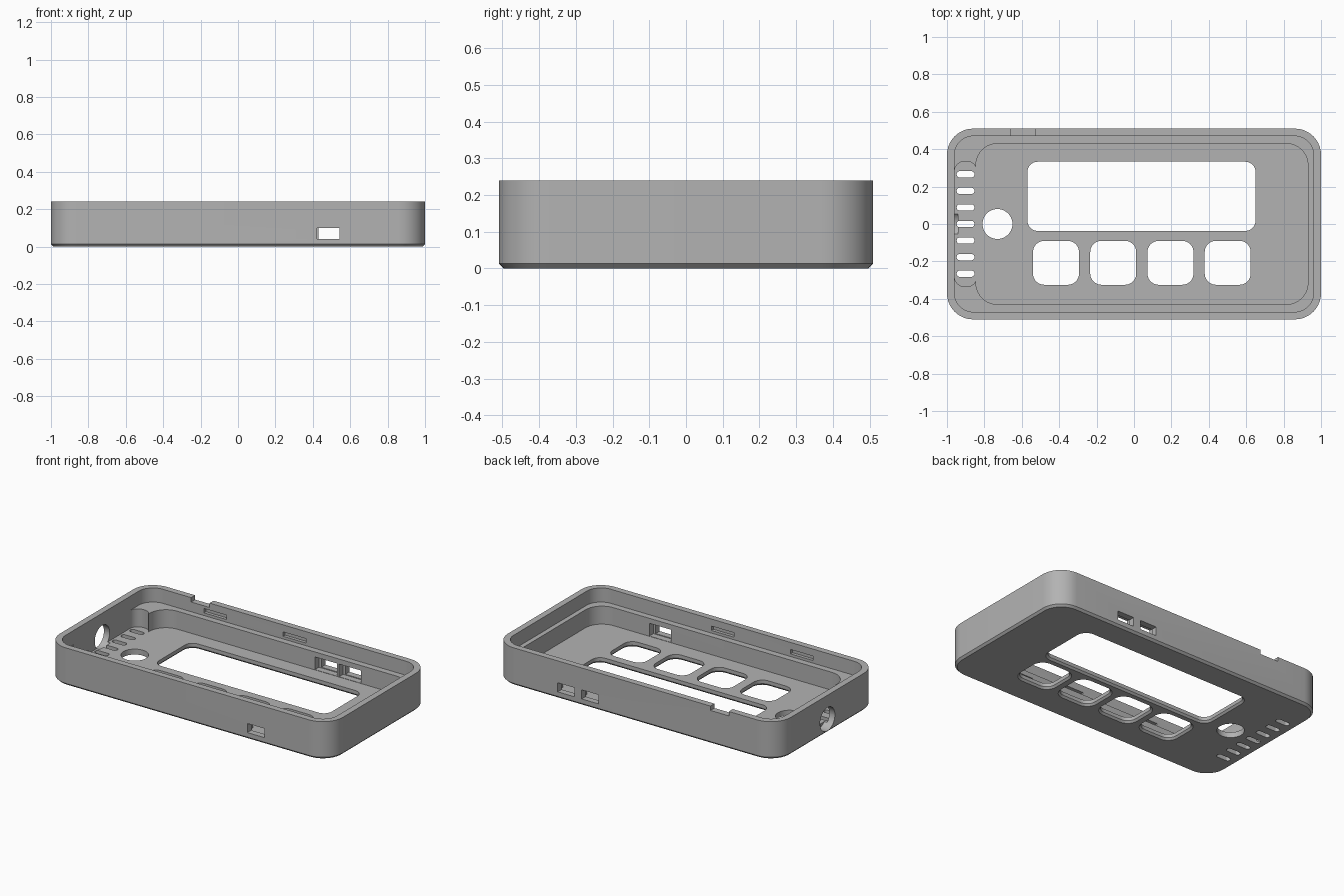
import bpy, bmesh, math

old = bpy.data.objects.get("Cube")
if old:
    bpy.data.objects.remove(old)

# Single plastic colour
mat = bpy.data.materials.new("grey plastic")
mat.use_nodes = True
grey = (0.45, 0.45, 0.45, 1)
mat.diffuse_color = grey
mat.node_tree.nodes["Principled BSDF"].inputs["Base Color"].default_value = grey


def outline(x0, x1, y0, y1, r, steps=10):
    """Rounded rectangle, counter-clockwise."""
    pts = []
    corners = ((x1 - r, y1 - r), (x0 + r, y1 - r), (x0 + r, y0 + r), (x1 - r, y0 + r))
    for k, (cx, cy) in enumerate(corners):
        for i in range(steps + 1):
            a = math.pi / 2 * (k + i / steps)
            pts.append((cx + r * math.cos(a), cy + r * math.sin(a)))
    return pts


def prism(name, rect, r, levels):
    """Loft a rounded rectangle through (height, grow) levels."""
    x0, x1, y0, y1 = rect
    bm = bmesh.new()
    rings = []
    for z, g in levels:
        pts = outline(x0 - g, x1 + g, y0 - g, y1 + g, r + g)
        rings.append([bm.verts.new((x, y, z)) for x, y in pts])
    n = len(rings[0])
    for a, b in zip(rings, rings[1:]):
        for i in range(n):
            j = (i + 1) % n
            bm.faces.new((a[i], a[j], b[j], b[i]))
    bm.faces.new(rings[0][::-1])
    bm.faces.new(rings[-1])
    return finish(name, bm)


def box(name, x0, x1, y0, y1, z0, z1):
    bm = bmesh.new()
    bmesh.ops.create_cube(bm, size=1)
    for v in bm.verts:
        v.co = ((x0 + x1) / 2 + v.co.x * (x1 - x0),
                (y0 + y1) / 2 + v.co.y * (y1 - y0),
                (z0 + z1) / 2 + v.co.z * (z1 - z0))
    return finish(name, bm)


def finish(name, bm):
    bmesh.ops.recalc_face_normals(bm, faces=bm.faces)
    mesh = bpy.data.meshes.new(name)
    bm.to_mesh(mesh)
    bm.free()
    mesh.materials.append(mat)
    ob = bpy.data.objects.new(name, mesh)
    bpy.context.collection.objects.link(ob)
    return ob


HEIGHT, FLOOR, LEDGE = 0.24, 0.035, 0.15
case = prism("case_shell", (-1, 1, -0.51, 0.51), 0.14,
             [(0, -0.013), (0.013, 0), (HEIGHT, 0)])
cuts = []

# Wide upper opening, deeper inner well and the pocket over the vents
cuts.append(prism("upper_opening", (-0.96, 0.96, -0.47, 0.47), 0.1, [(LEDGE, 0), (0.4, 0)]))
cuts.append(prism("inner_well", (-0.845, 0.93, -0.43, 0.43), 0.115, [(FLOOR, 0), (0.3, 0)]))
cuts.append(prism("vent_pocket", (-0.96, -0.84, -0.335, 0.335), 0.055, [(FLOOR, 0), (0.28, 0)]))

# Screen window and button openings, flared at the underside
flare = [(-0.01, 0.02), (0.012, 0), (0.1, 0)]
cuts.append(prism("screen_window", (-0.57, 0.65, -0.037, 0.333), 0.055, flare))
for i in range(4):
    cx = -0.417 + 0.306 * i
    cuts.append(prism("button_opening", (cx - 0.123, cx + 0.123, -0.325, -0.09), 0.06, flare))

# Round knob hole and vent slots
cuts.append(prism("knob_hole", (-0.81, -0.65, -0.08, 0.08), 0.0799, [(-0.05, 0), (0.1, 0)]))
for i in range(7):
    cy = (i - 3) * 0.0885
    cuts.append(prism("vent_slot", (-0.948, -0.853, cy - 0.017, cy + 0.017), 0.0165,
                      [(-0.05, 0), (0.1, 0)]))

# Ports through the long walls, each with a wider recess inside
for cx, side in ((0.32, 1), (0.49, 1), (0.483, -1)):
    for name, w, z0, z1, near, far in (("port", 0.06, 0.042, 0.1, 0.4, 0.6),
                                       ("port_recess", 0.077, FLOOR + 0.002, 0.118, 0.41, 0.47)):
        ys = sorted((side * near, side * far))
        cuts.append(box(name, cx - w, cx + w, *ys, z0, z1))

# Snap-fit recesses in the upper wall
for cx in (-0.49, 0.07):
    for side in (-1, 1):
        ys = sorted((side * 0.46, side * 0.49))
        cuts.append(box("snap_recess", cx - 0.08, cx + 0.08, *ys, 0.167, 0.195))

# Opening notch in the back rim
cuts.append(box("rim_notch", -0.66, -0.53, 0.45, 0.6, 0.212, 0.3))

# Round cable hole in the end wall
cable = prism("cable_hole", (-0.075, 0.075, -0.075, 0.075), 0.0749, [(-0.08, 0), (0.08, 0)])
cable.rotation_euler.y = math.pi / 2
cable.location = (-1.02, 0, 0.087)
cuts.append(cable)

for c in cuts:
    c.hide_render = True
    mod = case.modifiers.new(c.name, "BOOLEAN")
    mod.operation = "DIFFERENCE"
    mod.solver = "EXACT"
    mod.object = c

# Bake the cuts and drop the cutters
bpy.context.view_layer.update()
graph = bpy.context.evaluated_depsgraph_get()
baked = bpy.data.meshes.new_from_object(case.evaluated_get(graph))
case.modifiers.clear()
case.data = baked
for c in cuts:
    bpy.data.objects.remove(c)

bpy.ops.object.select_all(action="DESELECT")
case.select_set(True)
bpy.context.view_layer.objects.active = case
bpy.ops.object.shade_smooth_by_angle(angle=math.radians(30))
